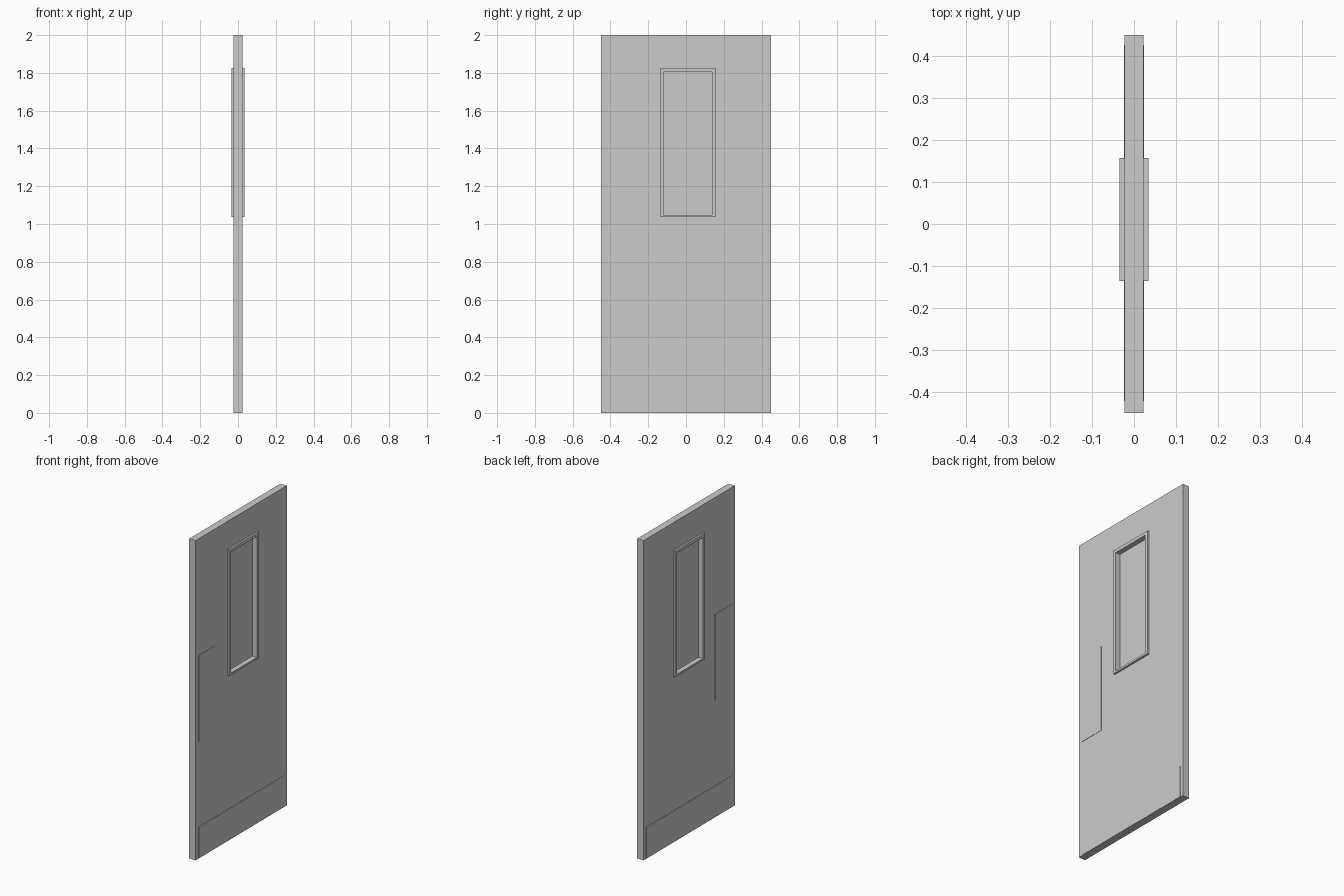
import bpy, bmesh

if "Cube" in bpy.data.objects:
    bpy.data.objects.remove(bpy.data.objects["Cube"])

# window opening as (y0, y1, z0, z1)
OPENING = (-0.118, 0.137, 1.048, 1.805)


def finish(name, bm):
    bmesh.ops.recalc_face_normals(bm, faces=bm.faces)
    mesh = bpy.data.meshes.new(name)
    bm.to_mesh(mesh)
    bm.free()
    obj = bpy.data.objects.new(name, mesh)
    bpy.context.collection.objects.link(obj)
    return obj


def corners(rect):
    y0, y1, z0, z1 = rect
    return [(y0, z0), (y1, z0), (y1, z1), (y0, z1)]


def panel(name, rect, x0, x1):
    """Solid rectangular plate between x0 and x1."""
    bm = bmesh.new()
    face = bm.faces.new([bm.verts.new((x0, y, z)) for y, z in corners(rect)])
    ext = bmesh.ops.extrude_face_region(bm, geom=[face], use_keep_orig=True)
    verts = [g for g in ext["geom"] if isinstance(g, bmesh.types.BMVert)]
    bmesh.ops.translate(bm, verts=verts, vec=(x1 - x0, 0, 0))
    return finish(name, bm)


def ring(name, outer, inner, x0, x1):
    """Rectangular plate with a rectangular hole."""
    bm = bmesh.new()
    loops = [[bm.verts.new((x, y, z)) for y, z in corners(rect)]
             for rect, x in ((outer, x0), (outer, x1), (inner, x1), (inner, x0))]
    for a, b in zip(loops, loops[1:] + loops[:1]):
        for i in range(4):
            j = (i + 1) % 4
            bm.faces.new((a[i], a[j], b[j], b[i]))
    return finish(name, bm)


# door slab with window opening, and the pane in its middle
ring("door_slab", (-0.45, 0.45, 0, 2), OPENING, -0.0225, 0.0225)
panel("window_pane", OPENING, -0.003, 0.003)

# window trim, push plate and kick plate on both faces
for side, s in (("front", 1), ("back", -1)):
    ring(f"window_trim_{side}", (-0.136, 0.157, 1.036, 1.825), OPENING,
         0.0225 * s, 0.0345 * s)
    panel(f"push_plate_{side}", (-0.422, -0.256, 0.73, 1.27), 0.0225 * s, 0.0243 * s)
    panel(f"kick_plate_{side}", (-0.422, 0.427, 0.002, 0.197), 0.0225 * s, 0.0243 * s)
